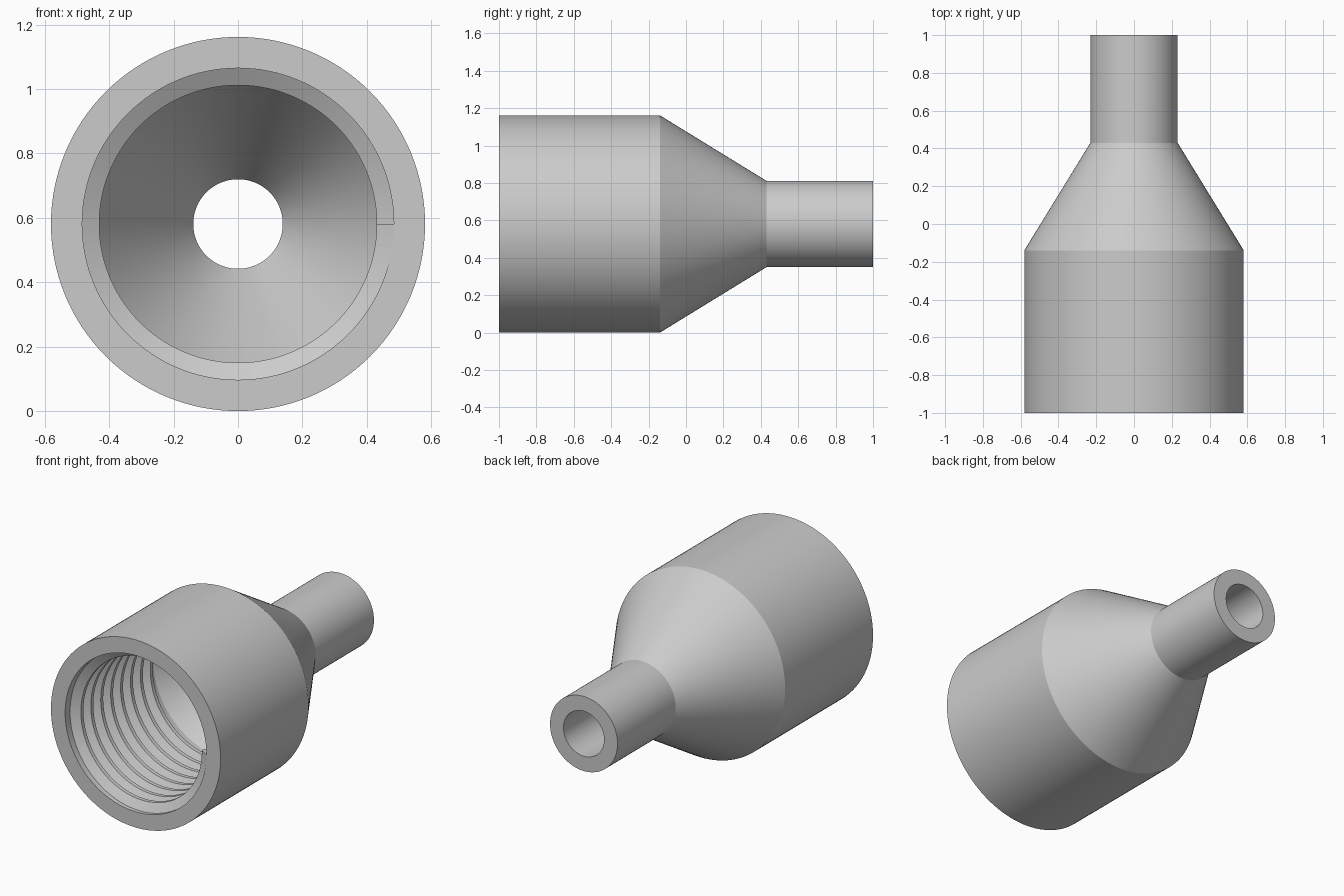
import bpy, bmesh, math

cube = bpy.data.objects.get("Cube")
if cube:
    bpy.data.objects.remove(cube, do_unlink=True)

SEGMENTS = 128
AXIS_Z = 0.581
BORE_R, CREST_R = 0.484, 0.431      # thread root and crest radii
PITCH, TURNS = 0.097, 8
FRONT, SHOULDER, NECK, BACK = -1.0, -0.14, 0.43, 1.0

grey = bpy.data.materials.new("plain_grey")
grey.use_nodes = True
grey.diffuse_color = (0.6, 0.6, 0.6, 1)
grey.node_tree.nodes["Principled BSDF"].inputs["Base Color"].default_value = (0.6, 0.6, 0.6, 1)


def sweep(name, profile, turns, pitch, closed):
    """Carry a closed (radius, y) profile around the y axis, advancing by pitch each turn."""
    bm = bmesh.new()
    steps = SEGMENTS * turns
    rings = []
    for i in range(steps if closed else steps + 1):
        a = math.tau * i / SEGMENTS
        shift = pitch * i / SEGMENTS
        rings.append([bm.verts.new((r * math.cos(a), y + shift, AXIS_Z - r * math.sin(a)))
                      for r, y in profile])
    pairs = list(zip(rings, rings[1:]))
    if closed:
        pairs.append((rings[-1], rings[0]))
    n = len(profile)
    for a, b in pairs:
        for j in range(n):
            k = (j + 1) % n
            bm.faces.new((a[j], a[k], b[k], b[j]))
    if not closed:
        bm.faces.new(rings[0])
        bm.faces.new(rings[-1])
    bmesh.ops.recalc_face_normals(bm, faces=bm.faces)
    mesh = bpy.data.meshes.new(name)
    bm.to_mesh(mesh)
    bm.free()
    mesh.materials.append(grey)
    obj = bpy.data.objects.new(name, mesh)
    bpy.context.collection.objects.link(obj)
    bpy.ops.object.select_all(action='DESELECT')
    obj.select_set(True)
    bpy.context.view_layer.objects.active = obj
    bpy.ops.object.shade_smooth_by_angle(angle=math.radians(20))
    return obj


# Hollow body: socket, tapered shoulder and narrow neck
sweep("reducer_body", [
    (0.581, FRONT), (0.581, SHOULDER), (0.231, NECK), (0.231, BACK),
    (0.139, BACK), (0.139, NECK), (BORE_R, SHOULDER), (BORE_R, FRONT),
], 1, 0, True)

# Right-handed internal thread, its base sunk slightly into the bore wall
base, crest = PITCH * 7 / 16, PITCH / 8
mid = FRONT + base
sweep("socket_thread", [
    (BORE_R + 0.01, mid - base), (BORE_R, mid - base), (CREST_R, mid - crest),
    (CREST_R, mid + crest), (BORE_R, mid + base), (BORE_R + 0.01, mid + base),
], TURNS, PITCH, False)
